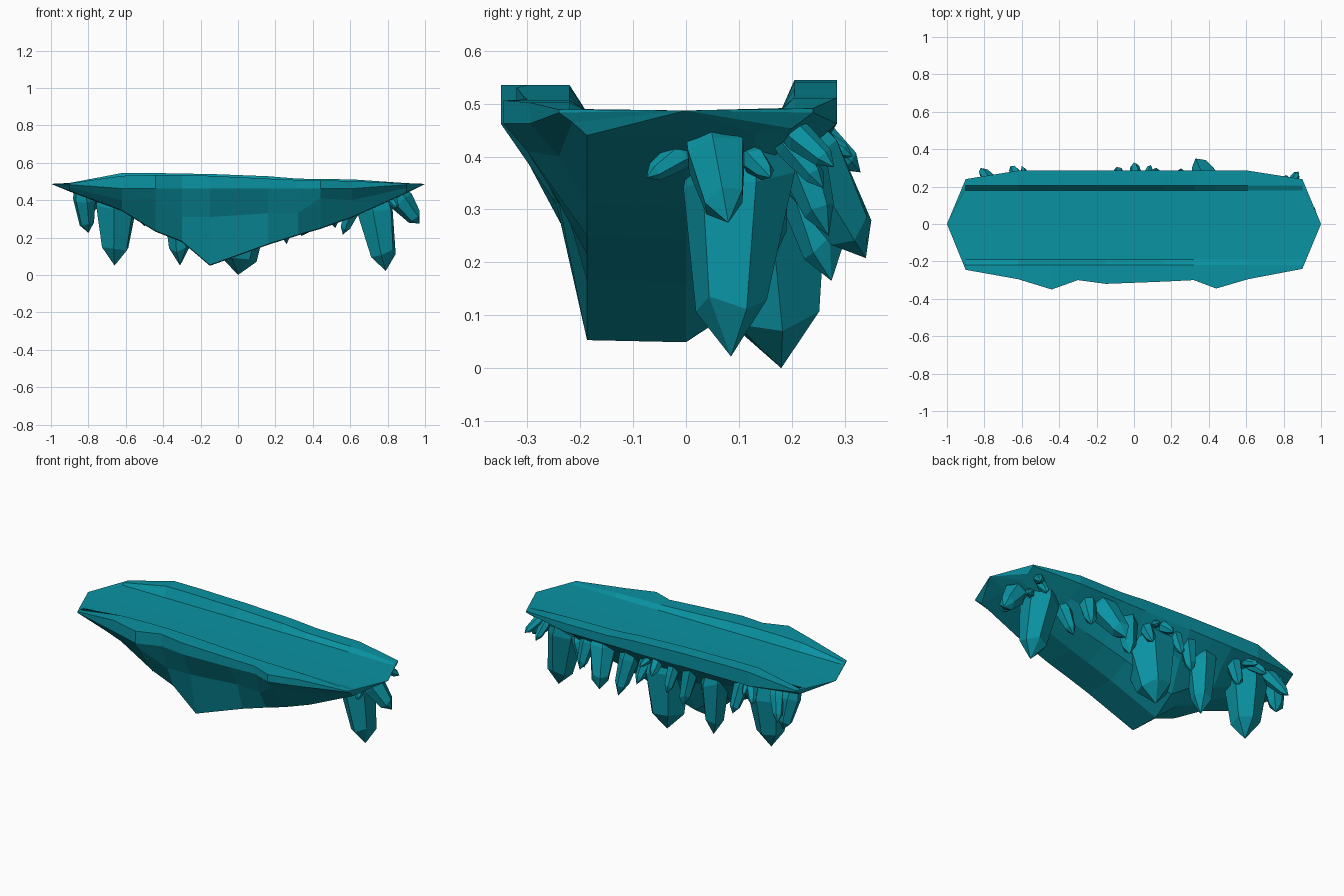
import bpy, bmesh, math, random
from mathutils import Vector

random.seed(4)
mat = bpy.data.materials.new("teal_crystal")
mat.diffuse_color = (0.003, 0.29, 0.36, 1)


def finish(name, bm):
    bmesh.ops.recalc_face_normals(bm, faces=bm.faces)
    me = bpy.data.meshes.new(name)
    bm.to_mesh(me)
    bm.free()
    me.materials.append(mat)
    ob = bpy.data.objects.new(name, me)
    bpy.context.collection.objects.link(ob)
    return ob


def loft(bm, rings):
    for a, b in zip(rings, rings[1:]):
        n = len(a)
        for i in range(n):
            bm.faces.new((a[i], a[(i + 1) % n], b[(i + 1) % n], b[i]))


# Platform: cross-sections along x, rimmed top and tapering keel
# x, front y, back y, front rim z, back rim z, shoulder y, shoulder z, keel z
stations = [
    (-0.90, -0.245, 0.240, 0.490, 0.492, -0.215, 0.468, 0.450),
    (-0.62, -0.295, 0.285, 0.530, 0.545, -0.250, 0.400, 0.345),
    (-0.44, -0.350, 0.285, 0.535, 0.545, -0.310, 0.410, 0.235),
    (-0.30, -0.300, 0.285, 0.535, 0.542, -0.245, 0.310, 0.180),
    (-0.15, -0.320, 0.285, 0.530, 0.540, -0.240, 0.310, 0.053),
    (0.16, -0.308, 0.285, 0.515, 0.528, -0.235, 0.330, 0.165),
    (0.32, -0.300, 0.285, 0.508, 0.515, -0.250, 0.330, 0.215),
    (0.44, -0.345, 0.285, 0.506, 0.513, -0.300, 0.410, 0.250),
    (0.61, -0.295, 0.285, 0.502, 0.511, -0.240, 0.400, 0.310),
    (0.90, -0.240, 0.240, 0.489, 0.491, -0.215, 0.465, 0.440),
]
bm = bmesh.new()
rings = []
for x, yf, yb, zf, zb, ys, zs, zk in stations:
    d = 0.46 - zk
    zr = 0.483 if abs(x) > 0.8 else 0.462  # rim thins out at both ends
    section = [(-0.19, 0.488), (-0.22, zf), (yf, zf), (yf, zr), (ys, zs),
               (-0.187, zk), (0.0, zk - 0.004), (0.13, zk + 0.2 * d),
               (0.20, zk + 0.65 * d), (yb, zr), (yb, zb), (0.205, zb), (0.18, 0.488), (0, 0.486)]
    rings.append([bm.verts.new((x, y, z)) for y, z in section])
loft(bm, rings)
for ring, x in ((rings[0], -1), (rings[-1], 1)):
    tip = bm.verts.new((x, 0, 0.487))
    for i in range(len(ring)):
        bm.faces.new((ring[i], ring[(i + 1) % len(ring)], tip))
finish("platform", bm)


def crystal(name, root, tip, r, n=6):
    """Faceted shard: wide shoulder near the root, tapering to a point."""
    root, tip = Vector(root), Vector(tip)
    axis = tip - root
    q = Vector((0, 0, 1)).rotation_difference(axis.normalized())
    bm = bmesh.new()
    rings = []
    phase = random.uniform(0, 1)
    for t, k in ((0, 0.85), (0.2, 1), (0.77, 0.66)):
        ring = []
        for i in range(n):
            a = 2 * math.pi * i / n + phase
            s = r * k * random.uniform(0.92, 1.06)
            v = Vector((math.cos(a) * s, math.sin(a) * s, 0))
            tt = t + (random.uniform(-0.05, 0.05) if t > 0 else 0)
            ring.append(bm.verts.new(root + axis * tt + q @ v))
        rings.append(ring)
    loft(bm, rings)
    bm.faces.new(rings[0])
    end = bm.verts.new(tip)
    for i in range(n):
        bm.faces.new((rings[-1][i], rings[-1][(i + 1) % n], end))
    finish(name, bm)


# Large shards hanging below the back half
large = [
    ((-0.83, 0.17, 0.45), (-0.80, 0.22, 0.225), 0.062),
    ((-0.65, 0.14, 0.44), (-0.66, 0.13, 0.050), 0.118),
    ((-0.32, 0.17, 0.45), (-0.31, 0.18, 0.050), 0.085),
    ((0.03, 0.13, 0.42), (0.00, 0.18, 0.000), 0.150),
    ((0.72, 0.10, 0.44), (0.79, 0.085, 0.022), 0.105),
    ((0.85, 0.05, 0.43), (0.97, 0.08, 0.275), 0.062),
    ((0.41, 0.20, 0.44), (0.34, 0.340, 0.208), 0.080),
    ((0.22, 0.20, 0.44), (0.26, 0.275, 0.165), 0.060),
]
for i, (a, b, r) in enumerate(large):
    crystal(f"large_shard_{i + 1}", a, b, r)

# Medium and small shards clustered along the back and ends
small = [
    ((-0.75, 0.20, 0.45), (-0.82, 0.30, 0.30), 0.042),
    ((-0.60, 0.23, 0.45), (-0.66, 0.31, 0.37), 0.034),
    ((-0.57, 0.23, 0.44), (-0.60, 0.31, 0.41), 0.024),
    ((-0.52, 0.20, 0.44), (-0.50, 0.27, 0.26), 0.045),
    ((-0.19, 0.21, 0.45), (-0.17, 0.27, 0.22), 0.048),
    ((-0.09, 0.22, 0.45), (-0.08, 0.30, 0.28), 0.038),
    ((0.02, 0.22, 0.46), (0.00, 0.330, 0.37), 0.038),
    ((0.06, 0.23, 0.44), (0.09, 0.315, 0.40), 0.026),
    ((0.10, 0.21, 0.42), (0.12, 0.300, 0.28), 0.040),
    ((0.50, 0.20, 0.45), (0.52, 0.270, 0.25), 0.048),
    ((0.62, 0.14, 0.38), (0.56, 0.170, 0.215), 0.045),
    ((0.83, 0.20, 0.45), (0.88, 0.280, 0.38), 0.030),
    ((0.80, 0.18, 0.44), (0.82, 0.260, 0.34), 0.030),
    ((0.82, 0.12, 0.40), (0.87, 0.160, 0.36), 0.026),
    ((0.82, 0.00, 0.41), (0.85, -0.075, 0.36), 0.028),
]
for i, (a, b, r) in enumerate(small):
    crystal(f"small_shard_{i + 1}", a, b, r)
